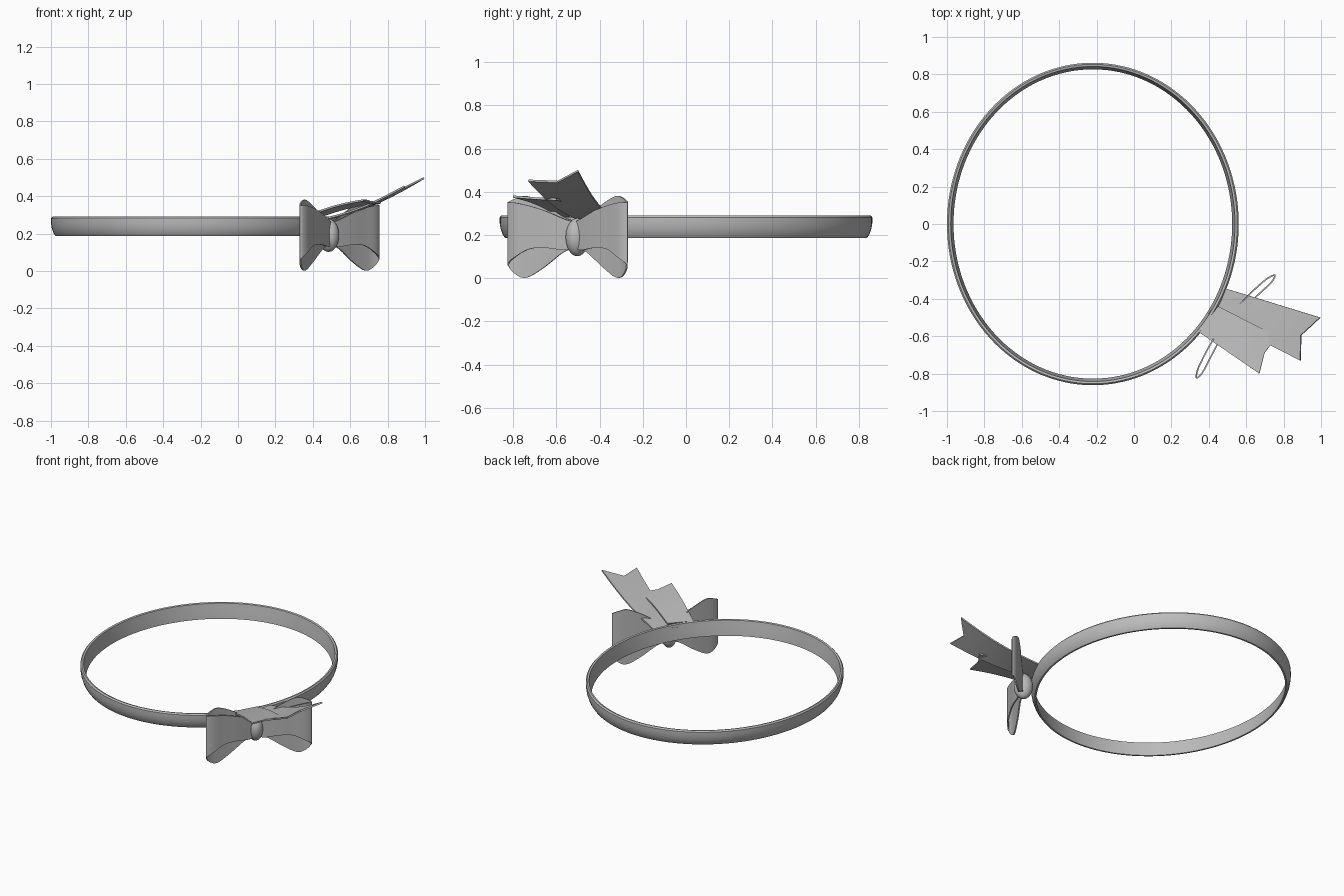
import bpy, bmesh, math
from mathutils import Vector

if "Cube" in bpy.data.objects:
    bpy.data.objects.remove(bpy.data.objects["Cube"])

grey = bpy.data.materials.new("mid grey")
grey.diffuse_color = (0.5, 0.5, 0.5, 1)
grey.use_nodes = True
grey.node_tree.nodes["Principled BSDF"].inputs["Base Color"].default_value = grey.diffuse_color

# Bow frame: u runs along the bow, n points away from the band
U = Vector((0.607, 0.795, 0))
N = Vector((0.795, -0.607, 0))
CENTRE = Vector((0.484, -0.503, 0))


def grid_object(name, rows, close_rows=False, close_cols=False, thick=0, angle=40):
    """Skin a grid of points into one smooth object."""
    bm = bmesh.new()
    vs = [[bm.verts.new(p) for p in row] for row in rows]
    nr, nc = len(vs), len(vs[0])
    for i in range(nr if close_rows else nr - 1):
        for j in range(nc if close_cols else nc - 1):
            a, b = (i + 1) % nr, (j + 1) % nc
            bm.faces.new((vs[i][j], vs[a][j], vs[a][b], vs[i][b]))
    bmesh.ops.recalc_face_normals(bm, faces=bm.faces)
    mesh = bpy.data.meshes.new(name)
    bm.to_mesh(mesh)
    bm.free()
    ob = bpy.data.objects.new(name, mesh)
    bpy.context.collection.objects.link(ob)
    mesh.materials.append(grey)
    bpy.ops.object.select_all(action='DESELECT')
    ob.select_set(True)
    bpy.context.view_layer.objects.active = ob
    if thick:
        mod = ob.modifiers.new("thickness", 'SOLIDIFY')
        mod.thickness = thick
        mod.offset = 0
        bpy.ops.object.modifier_apply(modifier=mod.name)
    bpy.ops.object.shade_smooth_by_angle(angle=math.radians(angle))
    return ob


def catmull(pts, steps):
    """Smooth curve through control tuples."""
    out = []
    for i in range(len(pts) - 1):
        p0, p1 = pts[max(i - 1, 0)], pts[i]
        p2, p3 = pts[i + 1], pts[min(i + 2, len(pts) - 1)]
        for k in range(steps):
            t = k / steps
            out.append([0.5 * (2 * b + (c - a) * t + (2 * a - 5 * b + 4 * c - d) * t * t
                               + (3 * b - a - 3 * c + d) * t ** 3)
                        for a, b, c, d in zip(p0, p1, p2, p3)])
    out.append(list(pts[-1]))
    return out


# Oval band: a rounded section swept round an ellipse
section = [(-0.02, 0.288), (-0.008, 0.291), (0, 0.282), (0, 0.255), (-0.004, 0.23),
           (-0.012, 0.205), (-0.024, 0.187), (-0.035, 0.187), (-0.031, 0.22), (-0.025, 0.255)]
rows = []
for i in range(128):
    a = math.tau * i / 128
    rows.append([(-0.22 + (0.78 + d) * math.cos(a), (0.862 + d) * math.sin(a), z)
                 for d, z in section])
grid_object("band", rows, close_rows=True, close_cols=True)

# Bow loops: ribbon going out along the front and back along the rear
# (distance along, distance outward, top edge, bottom edge)
path = [(0, .02, .26, .14), (.15, .035, .275, .13), (.4, .055, .31, .14),
        (.65, .07, .335, .135), (.88, .083, .35, .095), (1, .075, .352, .06),
        (.9, .055, .37, .015), (.75, .042, .38, .004), (.5, .027, .345, .05),
        (.2, .015, .285, .12), (0, .0, .26, .14)]
for name, side in (("bow_loop_left", -1), ("bow_loop_right", 1)):
    rows = []
    for t, n, top, bot in catmull(path, 6):
        p = CENTRE + U * (side * 0.345 * t) + N * n
        rows.append([p + Vector((0, 0, bot + (top - bot) * k / 8)) for k in range(9)])
    grid_object(name, rows, thick=0.008)

# Knot: egg shape over the middle of the bow
bpy.ops.mesh.primitive_uv_sphere_add(segments=32, ring_count=20, radius=1,
                                     location=CENTRE + Vector((0, 0, 0.19)),
                                     rotation=(0, 0, math.atan2(U.y, U.x)))
knot = bpy.context.object
knot.name = "knot"
knot.scale = (0.05, 0.06, 0.088)
knot.data.materials.append(grey)
bpy.ops.object.shade_smooth()


# Ribbon tails with a notched end
def tail(name, base_l, base_r, end_l, end_r, notch, bulge):
    bl, br, el, er = map(Vector, (base_l, base_r, end_l, end_r))
    rows = []
    for i in range(13):
        row = []
        for j in range(9):
            s = j / 8
            t = i / 12 * (1 - notch * (1 - abs(2 * s - 1)))
            p = bl.lerp(br, s).lerp(el.lerp(er, s), t)
            p.z += bulge * math.sin(math.pi * t)
            row.append(p)
        rows.append(row)
    grid_object(name, rows, thick=0.01)


tail("tail_front", (.35, -.58, .285), (.45, -.44, .295),
     (.67, -.80, .378), (.765, -.60, .365), 0.06, 0.012)
tail("tail_back", (.40, -.48, .265), (.49, -.345, .28),
     (.89, -.73, .452), (.995, -.50, .497), 0.1, -0.025)
